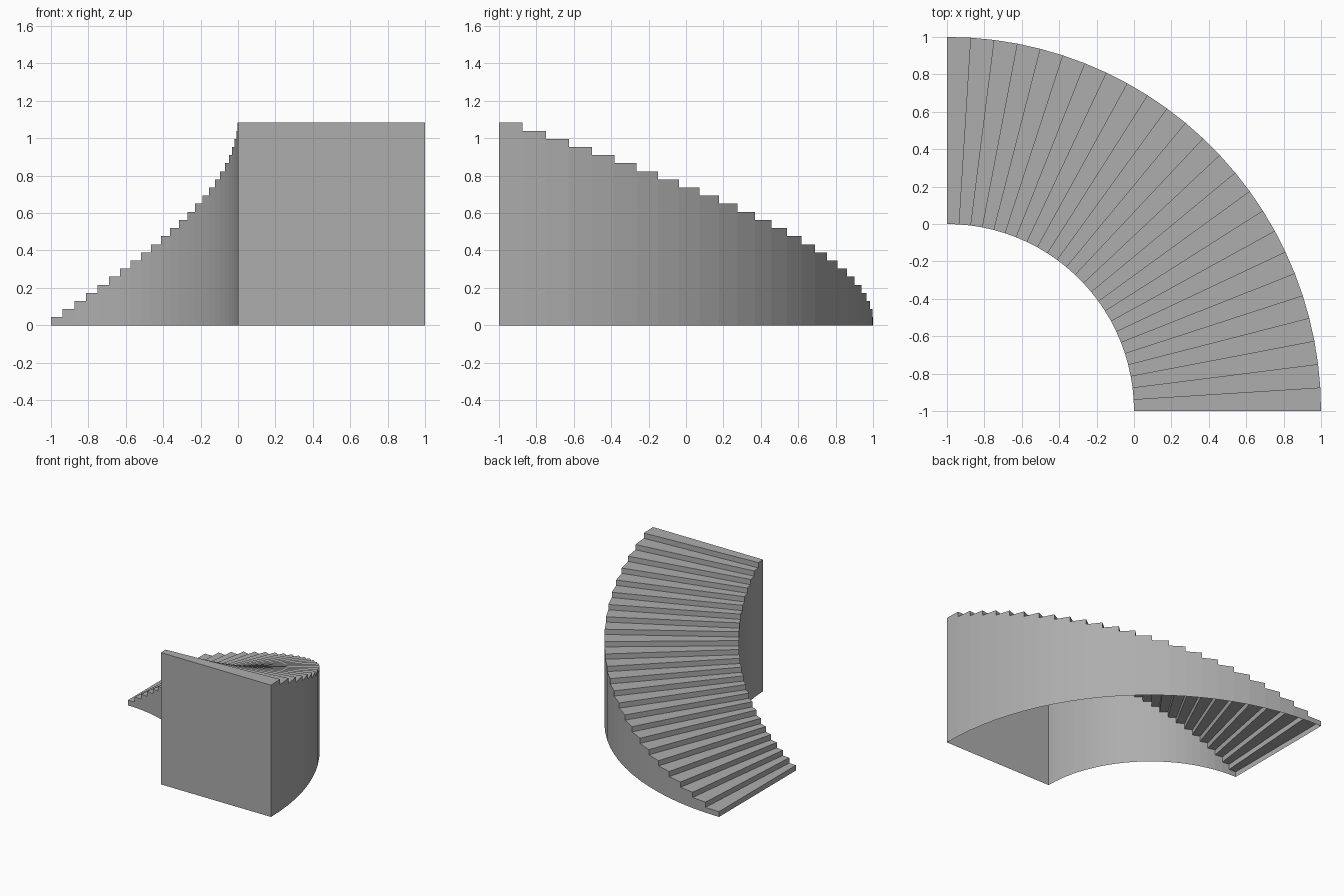
import bpy
import bmesh
import math

cube = bpy.data.objects.get("Cube")
if cube:
    bpy.data.objects.remove(cube, do_unlink=True)

STEPS = 25
RISE = 1.083 / STEPS
TURN = math.radians(90) / STEPS
INNER, OUTER = 1.0, 2.0

# Plain stone colour
stone = bpy.data.materials.new("stone grey")
stone.use_nodes = True
colour = (0.42, 0.42, 0.42, 1.0)
stone.diffuse_color = colour
stone.node_tree.nodes["Principled BSDF"].inputs["Base Color"].default_value = colour


def point(radius, step, level):
    """Position on the curve, counted in whole steps along and up."""
    angle = step * TURN
    return (-1 + radius * math.sin(angle), -1 + radius * math.cos(angle), level * RISE)


def make_part(name, faces):
    """Build a flat shaded sheet from lists of (radius, step, level) corners."""
    bm = bmesh.new()
    for corners in faces:
        bm.faces.new([bm.verts.new(point(*c)) for c in corners])
    bmesh.ops.remove_doubles(bm, verts=bm.verts[:], dist=0.0001)
    mesh = bpy.data.meshes.new(name)
    bm.to_mesh(mesh)
    bm.free()
    mesh.materials.append(stone)
    obj = bpy.data.objects.new(name, mesh)
    bpy.context.collection.objects.link(obj)


def side_wall(radius, outward):
    """Stepped wall panels that reach the ground, one for each step."""
    panels = []
    for i in range(STEPS):
        panel = [(radius, i, 0), (radius, i + 1, 0), (radius, i + 1, i + 1), (radius, i, i + 1)]
        if i:
            panel.append((radius, i, i))
        panels.append(panel[::-1] if outward else panel)
    return panels


# Stepped surface, open underneath
flight = []
for i in range(STEPS):
    top = i + 1
    flight.append([(INNER, i, i), (INNER, i, top), (OUTER, i, top), (OUTER, i, i)])
    flight.append([(INNER, i, top), (INNER, i + 1, top), (OUTER, i + 1, top), (OUTER, i, top)])
make_part("treads_and_risers", flight)

# Curved walls on both sides
make_part("inner_wall", side_wall(INNER, False))
make_part("outer_wall", side_wall(OUTER, True))

# Flat wall under the top step
make_part("end_wall", [[(INNER, STEPS, 0), (OUTER, STEPS, 0),
                        (OUTER, STEPS, STEPS), (INNER, STEPS, STEPS)]])
